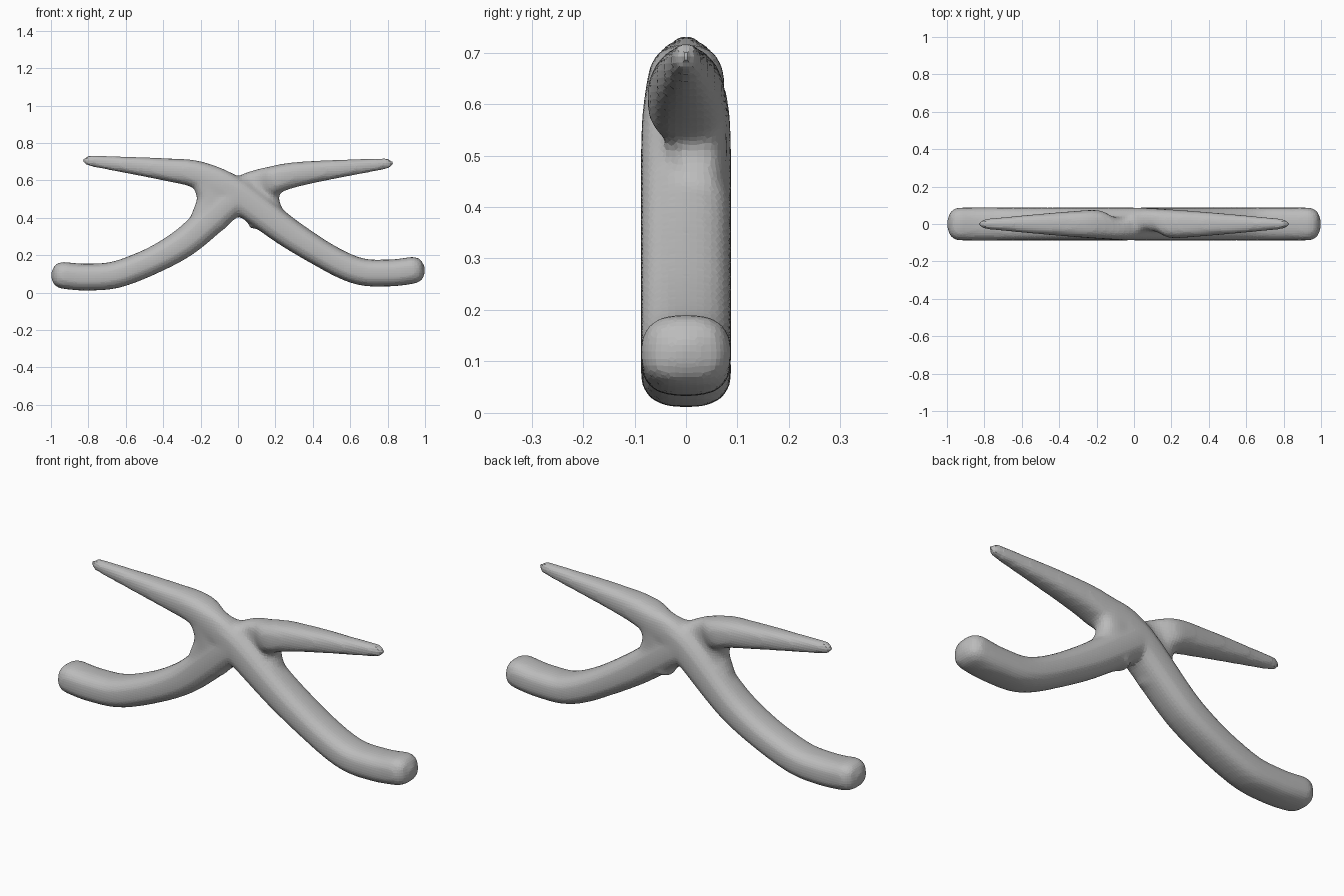
import bpy, bmesh, math
from mathutils import Vector

if "Cube" in bpy.data.objects:
    bpy.data.objects.remove(bpy.data.objects["Cube"])

grey = bpy.data.materials.new("plain grey")
grey.use_nodes = True
grey.diffuse_color = (0.5, 0.5, 0.5, 1)
grey.node_tree.nodes["Principled BSDF"].inputs["Base Color"].default_value = grey.diffuse_color

SIDES, STEPS = 24, 12
HANDLE_END, JAW_END = 1, 0.84


def smooth_path(points):
    """Catmull-Rom curve through points (x, z) of the front plane."""
    p = [Vector((x, 0, z)) for x, z in points]
    p = [2 * p[0] - p[1]] + p + [2 * p[-1] - p[-2]]
    out = []
    for before, start, end, after in zip(p, p[1:], p[2:], p[3:]):
        pull, push = (end - before) / 2, (after - start) / 2
        for i in range(STEPS):
            t = i / STEPS
            ease = t * t * (3 - 2 * t)
            out.append(start.lerp(end, ease)
                       + pull * t * (1 - t) ** 2 - push * t * t * (1 - t))
    return out + [p[-2]]


def rounded(value, power=0.75):
    return math.copysign(abs(value) ** power, value)


def sweep(bm, points, size):
    """Sweep a rounded-box section; size(x) gives y offset, half height, half depth."""
    path = smooth_path(points)
    rings = []
    for i, centre in enumerate(path):
        tangent = (path[min(i + 1, len(path) - 1)] - path[max(i - 1, 0)]).normalized()
        normal = Vector((-tangent.z, 0, tangent.x))
        offset, height, depth = size(centre.x)
        ring = []
        for k in range(SIDES):
            angle = math.tau * k / SIDES
            across = Vector((0, offset + depth * rounded(math.cos(angle)), 0))
            ring.append(bm.verts.new(
                centre + normal * height * rounded(math.sin(angle)) + across))
        rings.append(ring)
    for ring, following in zip(rings, rings[1:]):
        for k in range(SIDES):
            n = (k + 1) % SIDES
            bm.faces.new((ring[k], ring[n], following[n], following[k]))
    bm.faces.new(rings[0][::-1])
    bm.faces.new(rings[-1])


def end_cap(distance, length):
    """Shrink a section towards a blunt, rounded end."""
    inside = max(0, 1 - max(distance, 0) / length)
    return max(0.15, (1 - inside ** 2) ** 0.4)


def lever_size(side):
    """Tapered jaw on the given side, even handle on the other."""
    def size(x):
        along = x * side
        if along < 0:
            cap = end_cap(HANDLE_END + along, 0.07)
            return 0, max(0.072, 0.09 + along * 0.04) * cap, 0.088 * cap
        taper = along / JAW_END
        cap = end_cap(JAW_END - along, 0.04)
        # The jaw steps aside where it crosses the other lever
        step = 0.025 * math.exp(-((along - 0.1) / 0.06) ** 2)
        height = 0.09 - 0.065 * taper
        depth = 0.088 - 0.066 * taper ** 1.3 - step
        return side * step, height * cap, depth * cap
    return size


def web(bm, side):
    """Fill the joint between a jaw and the handle below it."""
    points = [(side * x, z) for x, z in ((0.15, 0.62), (0.12, 0.5), (0.16, 0.37))]
    sweep(bm, points, lambda x: (side * 0.02, 0.1, 0.06))


bm = bmesh.new()

# Front lever: jaw on the right, handle on the left
sweep(bm, [(-JAW_END, 0.71), (-0.4, 0.66), (-0.2, 0.625), (0, 0.52),
           (0.3, 0.3), (0.6, 0.13), (0.8, 0.105), (HANDLE_END, 0.13)], lever_size(-1))

# Rear lever: jaw on the left, handle on the right
sweep(bm, [(JAW_END, 0.695), (0.4, 0.645), (0.2, 0.605), (0, 0.52),
           (-0.3, 0.26), (-0.6, 0.112), (-0.8, 0.083), (-HANDLE_END, 0.1)], lever_size(1))

for side in (-1, 1):
    web(bm, side)

bmesh.ops.recalc_face_normals(bm, faces=bm.faces)
mesh = bpy.data.meshes.new("crossed_levers")
bm.to_mesh(mesh)
bm.free()
mesh.materials.append(grey)
levers = bpy.data.objects.new("crossed_levers", mesh)
bpy.context.collection.objects.link(levers)

# Fuse the bars into one skin and soften the joints
fuse = levers.modifiers.new("fuse", 'REMESH')
fuse.mode = 'VOXEL'
fuse.voxel_size = 0.014
soften = levers.modifiers.new("soften", 'SMOOTH')
soften.factor = 0.5
soften.iterations = 5
